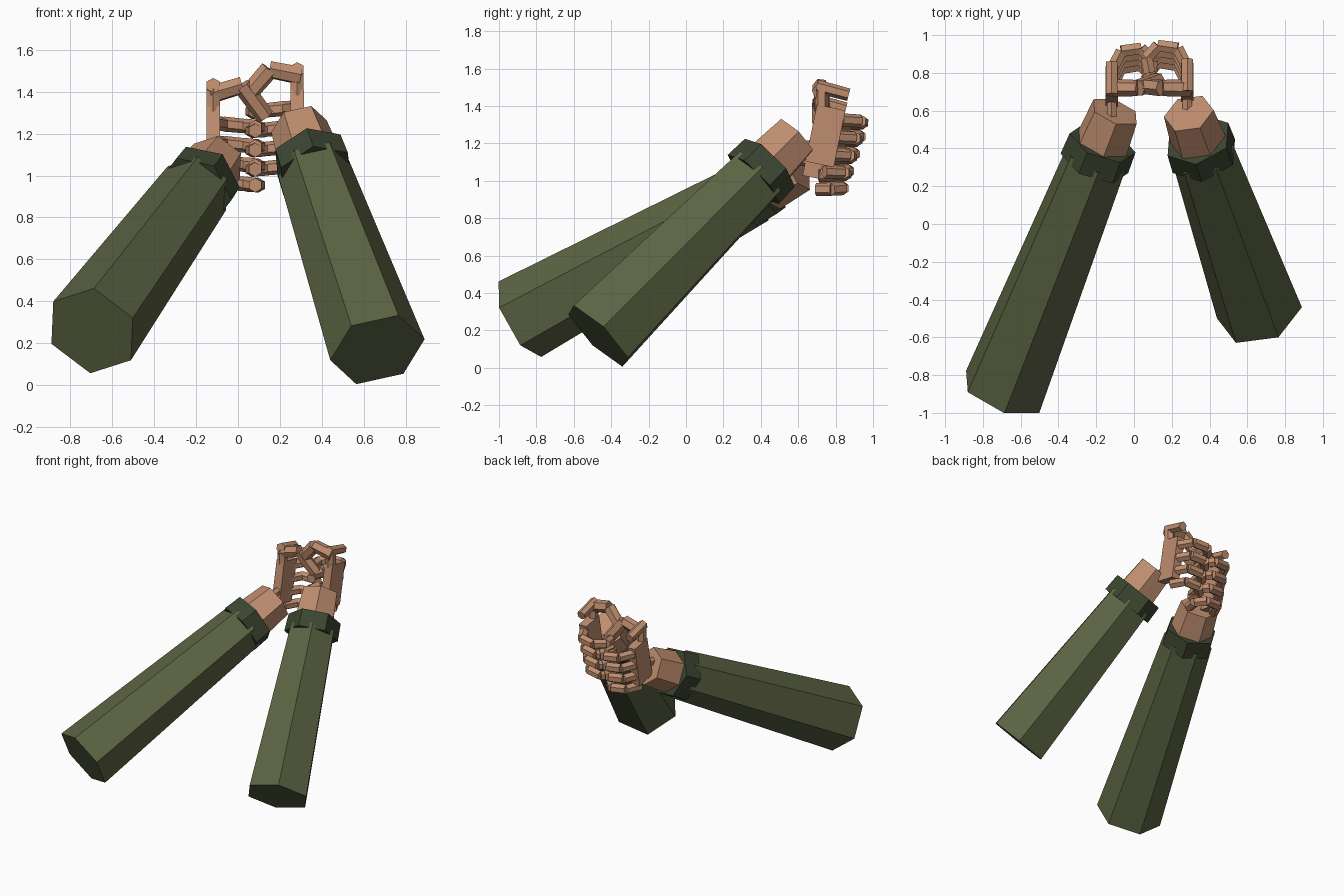
import bpy, bmesh, math
from mathutils import Vector, Matrix

if "Cube" in bpy.data.objects:
    bpy.data.objects.remove(bpy.data.objects["Cube"])


def material(name, col):
    m = bpy.data.materials.new(name)
    m.diffuse_color = (*col, 1)
    m.use_nodes = True
    m.node_tree.nodes["Principled BSDF"].inputs["Base Color"].default_value = m.diffuse_color
    return m


SLEEVE = material("sleeve_green", (0.105, 0.125, 0.055))
CUFF = material("cuff_green", (0.045, 0.06, 0.03))
SKIN = material("skin", (0.52, 0.27, 0.16))


def add_hex(bm, p0, p1, r0, r1, ref, turn=0):
    """Six-sided tapered prism from p0 to p1; one corner points along ref."""
    p0, p1 = Vector(p0), Vector(p1)
    d = (p1 - p0).normalized()
    ref = Vector(ref)
    u = (ref - d * ref.dot(d)).normalized()
    v = d.cross(u)
    rings = []
    for p, r in ((p0, r0), (p1, r1)):
        rings.append([bm.verts.new(p + (u * math.cos(a) + v * math.sin(a)) * r)
                      for a in (turn + k * math.pi / 3 for k in range(6))])
    for k in range(6):
        j = (k + 1) % 6
        bm.faces.new((rings[0][k], rings[0][j], rings[1][j], rings[1][k]))
    bm.faces.new(rings[0][::-1])
    bm.faces.new(rings[1])


def add_chain(bm, pts, r, ref):
    """Bent digit made of separate straight segments."""
    for a, b in zip(pts, pts[1:]):
        add_hex(bm, a, b, r, r * 0.95, ref)


def finish(bm, name, mat):
    bmesh.ops.recalc_face_normals(bm, faces=bm.faces)
    me = bpy.data.meshes.new(name)
    bm.to_mesh(me)
    bm.free()
    me.materials.append(mat)
    bpy.context.collection.objects.link(bpy.data.objects.new(name, me))


def hex_part(name, mat, *args):
    bm = bmesh.new()
    add_hex(bm, *args)
    finish(bm, name, mat)


# Arms: elbow centre, wrist centre, corner direction
ARMS = {
    "left": ((-0.695, -0.888, 0.26), (-0.10, 0.595, 1.07), (0.009, -0.112, 0.20)),
    "right": ((0.664, -0.47, 0.17), (0.29, 0.585, 1.235), (-0.121, -0.163, 0.108)),
}
for side, (a, b, ref) in ARMS.items():
    a, b = Vector(a), Vector(b)
    d = (b - a).normalized()
    hex_part(side + "_sleeve", SLEEVE, a, b - d * 0.29, 0.232, 0.174, ref)
    hex_part(side + "_cuff", CUFF, b - d * 0.33, b - d * 0.20, 0.19, 0.185, ref, math.pi / 6)
    hex_part(side + "_wrist", SKIN, b - d * 0.27, b, 0.155, 0.136, ref)

# Hands: palm centre, inward direction, thumb path (x, y, z)
HANDS = {
    "left": ((-0.118, 0.73, 1.165), 1,
             [(-0.13, 0.72, 1.385), (0.02, 0.72, 1.43), (0.13, 0.76, 1.28)]),
    "right": ((0.282, 0.745, 1.24), -1,
              [(0.30, 0.72, 1.475), (0.15, 0.72, 1.505), (0.05, 0.73, 1.39)]),
}
tilt = Matrix.Rotation(-0.2, 4, 'X')
for side, (c, s, thumb) in HANDS.items():
    c = Vector(c)
    # palm slab, with a stub into the wrist
    bm = bmesh.new()
    bmesh.ops.create_cube(bm, size=1, matrix=Matrix.Translation(c) @ tilt
                          @ Matrix.Diagonal((0.065, 0.155, 0.31, 1)))
    add_hex(bm, (c.x, 0.57, c.z - 0.06), (c.x, 0.70, c.z - 0.05), 0.03, 0.03, (0, 0, 1))
    finish(bm, side + "_palm", SKIN)

    # thumb: base block above the palm, then the digit
    bm = bmesh.new()
    add_hex(bm, c + Vector((0, -0.02, 0.14)), c + Vector((0, -0.02, 0.25)), 0.036, 0.036, (0, 1, 0))
    add_hex(bm, c + Vector((0, -0.045, 0.265)), c + Vector((0, 0.125, 0.22)), 0.036, 0.034, (0, 0, 1))
    add_chain(bm, thumb, 0.046, (0, 0.6, 0.8))
    finish(bm, side + "_thumb", SKIN)

    # four fingers curling away, inward and back
    bm = bmesh.new()
    for k in range(4):
        base = c + Vector((0, 0.085 - 0.03 * k, 0.085 - 0.092 * k))
        path = [(0, 0, 0), (0.05 * s, 0.10, -0.005), (0.155 * s, 0.115, -0.015),
                (0.215 * s, 0.05, -0.02), (0.20 * s, -0.03, -0.02)]
        add_chain(bm, [base + Vector(p) for p in path], 0.036, (0, 0, 1))
    finish(bm, side + "_fingers", SKIN)
